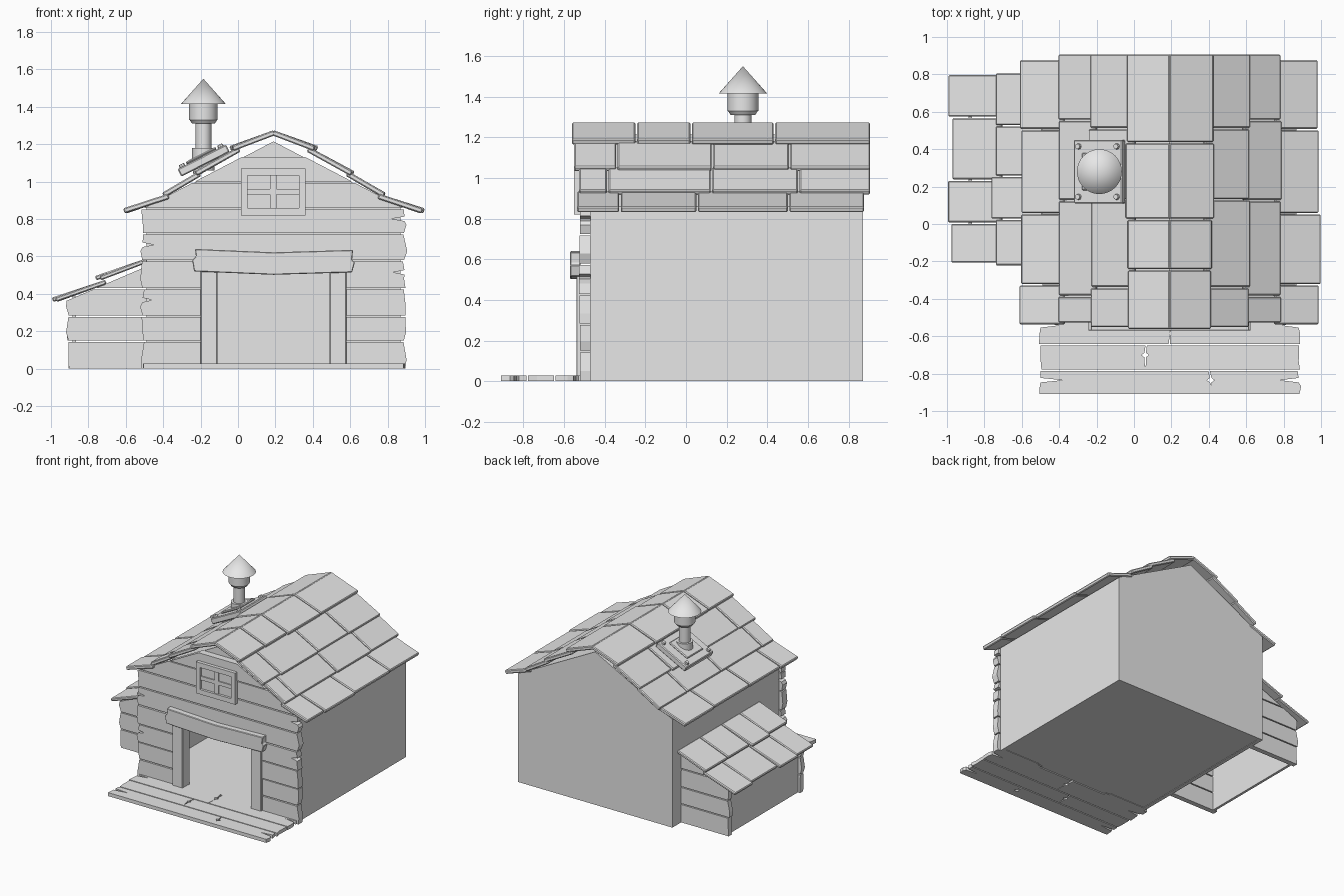
import bpy, bmesh, math, random
from mathutils import Vector, Matrix

random.seed(4)
old = bpy.data.objects.get("Cube")
if old:
    bpy.data.objects.remove(old)

grey = bpy.data.materials.new("plain grey")
grey.use_nodes = True
grey.diffuse_color = (0.8, 0.8, 0.8, 1)
grey.node_tree.nodes["Principled BSDF"].inputs["Base Color"].default_value = (0.8, 0.8, 0.8, 1)

RIDGE = 0.19                      # x of the ridge
FRONT, BACK = -0.47, 0.87         # main walls
LEFT, RIGHT = -0.49, 0.87
EAVE, PEAK = 0.86, 1.215
SLOPE = (PEAK - EAVE) / (RIGHT - RIDGE)


def finish(name, bm, bevel=0):
    bmesh.ops.recalc_face_normals(bm, faces=bm.faces)
    mesh = bpy.data.meshes.new(name)
    bm.to_mesh(mesh)
    bm.free()
    mesh.materials.append(grey)
    ob = bpy.data.objects.new(name, mesh)
    bpy.context.scene.collection.objects.link(ob)
    if bevel:
        mod = ob.modifiers.new("Bevel", "BEVEL")
        mod.width = bevel
        mod.segments = 1
    return ob


def prism(bm, outline, low, high, axis="y"):
    """Extrude a 2D outline along y (outline is x, z) or along z (outline is x, y)."""
    place = (lambda a, b, d: (a, d, b)) if axis == "y" else (lambda a, b, d: (a, b, d))
    face = bm.faces.new([bm.verts.new(place(a, b, low)) for a, b in outline])
    ext = bmesh.ops.extrude_face_region(bm, geom=[face])
    moved = [v for v in ext["geom"] if isinstance(v, bmesh.types.BMVert)]
    shift = Vector(place(0, 0, high - low))
    bmesh.ops.translate(bm, verts=moved, vec=shift)


def box(bm, x0, x1, y0, y1, z0, z1):
    prism(bm, [(x0, z0), (x1, z0), (x1, z1), (x0, z1)], y0, y1)


def board(x0, x1, b0, b1, crack0=0, crack1=0):
    """Outline of a worn board: uneven ends, with an optional crack in each end."""
    def end(x, side, crack):
        r = [random.uniform(-0.009, 0.009) for _ in range(3)]
        pts = [(x + r[0], b0), (x + r[1] + side * 0.006, b0 + (b1 - b0) * 0.35)]
        if crack:
            m = b0 + (b1 - b0) * 0.6
            pts += [(x, m - 0.012), (x - side * crack, m), (x, m + 0.012)]
        return pts + [(x + r[2], b1)]
    return end(x1, 1, crack1) + end(x0, -1, crack0)[::-1]


def clip(bm, point, normal):
    """Cut off everything beyond a plane and close the cut."""
    geom = bm.verts[:] + bm.edges[:] + bm.faces[:]
    cut = bmesh.ops.bisect_plane(bm, geom=geom, plane_co=point, plane_no=normal, clear_outer=True)
    edges = [e for e in cut["geom_cut"] if isinstance(e, bmesh.types.BMEdge)]
    bmesh.ops.holes_fill(bm, edges=edges)


def tile(name, x0, z0, x1, z1, y0, y1, thick=0.028):
    """Roof tile with its upper surface from (x0, z0) down to (x1, z1)."""
    down = Vector((z1 - z0, x0 - x1)).normalized() * thick
    if down.y > 0:
        down = -down
    bm = bmesh.new()
    prism(bm, [(x0, z0), (x1, z1), (x1 + down.x, z1 + down.y), (x0 + down.x, z0 + down.y)], y0, y1)
    finish(name, bm, 0.006)


# Main walls: hollow shell with a doorway in front
bm = bmesh.new()
gable = [(RIGHT, 0), (RIGHT, EAVE), (RIDGE, PEAK), (LEFT, EAVE), (LEFT, 0)]
prism(bm, gable, BACK - 0.03, BACK)
finish("back_wall", bm)
bm = bmesh.new()
prism(bm, gable + [(-0.15, 0), (-0.15, 0.55), (0.53, 0.55), (0.53, 0)], FRONT, FRONT + 0.03)
finish("front_wall", bm)
for name, x in (("left_wall", RIGHT - 0.03), ("right_wall", LEFT)):
    bm = bmesh.new()
    box(bm, x, x + 0.03, FRONT, BACK, 0, EAVE)
    finish(name, bm)
bm = bmesh.new()
box(bm, LEFT + 0.02, RIGHT - 0.02, FRONT, BACK - 0.01, 0.004, 0.025)
finish("floor", bm)
bm = bmesh.new()
roof_line = [(RIGHT, EAVE), (RIDGE, PEAK), (LEFT, EAVE)]
prism(bm, roof_line + [(x, z - 0.025) for x, z in roof_line[::-1]], FRONT, BACK)
finish("roof_deck", bm)

# Front cladding, trimmed to the roof slope
levels = [0, 0.15, 0.285, 0.43, 0.58, 0.725, 0.86, 1.0, 1.14]
cracks = {3: (0, 0.06), 4: (0.06, 0), 5: (0, 0.07), 2: (0.05, 0)}
bm = bmesh.new()
for i, (z0, z1) in enumerate(zip(levels, levels[1:])):
    c0, c1 = cracks.get(i, (0, 0))
    z1 -= 0.008
    near = -0.52 - random.uniform(0, 0.008)
    if z0 < 0.43:
        prism(bm, board(-0.51, -0.16, z0, z1, c0, 0), near, FRONT)
        prism(bm, board(0.54, 0.89, z0, z1, 0, c1), near, FRONT)
    elif z0 < 0.5:
        prism(bm, board(-0.51, -0.16, z0, z1, c0, 0), near, FRONT)
        prism(bm, board(0.54, 0.89, z0, z1, 0, c1), near, FRONT)
        box(bm, -0.16, 0.54, near, FRONT, 0.52, z1)
    else:
        prism(bm, board(-0.51, 0.89, z0, z1, c0, c1), near, FRONT)
for side in (1, -1):
    clip(bm, (RIDGE, 0, PEAK + 0.005), (side * SLOPE, 0, 1))
finish("front_planks", bm)

# Door frame
for name, x in (("right_door_post", -0.2), ("left_door_post", 0.49)):
    bm = bmesh.new()
    box(bm, x, x + 0.09, -0.54, -0.45, 0, 0.53)
    finish(name, bm, 0.004)
bm = bmesh.new()
prism(bm, [(-0.235, 0.52), (0.19, 0.502), (0.61, 0.515), (0.625, 0.57), (0.61, 0.58), (0.615, 0.635),
           (0.19, 0.622), (-0.23, 0.64), (-0.225, 0.6), (-0.245, 0.58)], -0.57, -0.52)
finish("door_beam", bm, 0.004)

# Window: frame, pane and cross bars
bm = bmesh.new()
for x0, x1, z0, z1 in ((0.015, 0.05, 0.82, 1.07), (0.325, 0.36, 0.82, 1.07),
                       (0.05, 0.325, 0.82, 0.858), (0.05, 0.325, 1.032, 1.07)):
    box(bm, x0, x1, -0.55, -0.51, z0, z1)
for x0, x1, z0, z1 in ((0.17, 0.205, 0.858, 1.032), (0.05, 0.17, 0.93, 0.96), (0.205, 0.325, 0.93, 0.96)):
    box(bm, x0, x1, -0.54, -0.51, z0, z1)
finish("window_frame", bm)
bm = bmesh.new()
box(bm, 0.05, 0.325, -0.531, -0.522, 0.858, 1.032)
finish("window_pane", bm)

# Main roof tiles, mirrored about the ridge: offsets, heights, joints along y
rows = [
    (0, 1.275, 0.235, 1.19, (-0.565, -0.245, 0.025, 0.435, 0.91)),
    (0.19, 1.185, 0.43, 1.055, (-0.555, -0.34, 0.13, 0.51, 0.91)),
    (0.4, 1.055, 0.605, 0.94, (-0.53, -0.385, 0.125, 0.555, 0.91)),
    (0.565, 0.935, 0.805, 0.857, (-0.54, -0.325, 0.055, 0.505, 0.88)),
]
for side, label in ((1, "left"), (-1, "right")):
    for r, (d0, z0, d1, z1, joints) in enumerate(rows):
        for y0, y1 in zip(joints, joints[1:]):
            j = random.uniform(-0.012, 0.005)
            tile(f"{label}_roof_tile_row_{r + 1}", RIDGE + side * d0, z0,
                 RIDGE + side * (d1 + j), z1, y0 + 0.004, y1 - 0.004)

# Side shed: plain outer wall, planked ends, tiled roof
bm = bmesh.new()
box(bm, -0.885, -0.865, -0.15, 0.73, 0, 0.385)
finish("shed_outer_wall", bm)
for name, y0, y1 in (("shed_front_planks", -0.18, -0.14), ("shed_back_planks", 0.72, 0.76)):
    bm = bmesh.new()
    for z0, z1 in zip([0, 0.15, 0.285, 0.43], [0.142, 0.277, 0.422, 0.6]):
        prism(bm, board(-0.905, -0.49, z0, z1), y0, y1)
    clip(bm, (-0.9, 0, 0.37), (-0.43, 0, 1))
    finish(name, bm)
shed_rows = [
    (-0.49, 0.59, -0.755, 0.495, (-0.225, 0.025, 0.255, 0.525, 0.81)),
    (-0.71, 0.475, -0.985, 0.38, (-0.21, 0.005, 0.235, 0.57, 0.8)),
]
for r, (x0, z0, x1, z1, joints) in enumerate(shed_rows):
    for y0, y1 in zip(joints, joints[1:]):
        tile(f"shed_roof_tile_row_{r + 1}", x0, z0, x1 + random.uniform(-0.012, 0.015), z1,
             y0 + 0.004, y1 - 0.004, 0.024)

# Porch boards with split joints
bm = bmesh.new()
porch = [(-0.91, -0.785, 0.41, 0.12, 0.1), (-0.777, -0.65, 0.06, 0, 0), (-0.642, -0.475, 0.19, 0.1, 0.09)]
for y0, y1, split, c0, c1 in porch:
    for x0, x1, a, b in ((-0.5, split - 0.004, c0, 0.016), (split + 0.004, 0.88, 0.016, c1)):
        prism(bm, board(x0, x1, y0, y1, a, b), 0, 0.028, "z")
finish("porch_boards", bm)

# Chimney: tilted base plate with bolts, pipe and cap
CX, CY = -0.185, 0.28
tilt = Matrix.Translation((CX, CY, 1.115)) @ Matrix.Rotation(-math.radians(27), 4, "Y")
bm = bmesh.new()
box(bm, -0.145, 0.145, -0.17, 0.17, -0.025, 0.02)
box(bm, -0.09, 0.09, -0.1, 0.1, 0.02, 0.035)
bm.transform(tilt)
finish("chimney_base", bm, 0.006)
bm = bmesh.new()
for sx in (-1, 1):
    for sy in (-1, 1):
        bmesh.ops.create_cone(bm, cap_ends=True, segments=8, radius1=0.018, radius2=0.014, depth=0.02,
                              matrix=Matrix.Translation((sx * 0.115, sy * 0.135, 0.025)))
bm.transform(tilt)
finish("chimney_bolts", bm)

chimney = [("chimney_collar", 0.06, 0.06, 1.06, 1.18), ("chimney_pipe", 0.042, 0.042, 1.15, 1.33),
           ("chimney_drum_base", 0.06, 0.074, 1.31, 1.33), ("chimney_drum", 0.076, 0.076, 1.33, 1.43),
           ("chimney_cap", 0.12, 0, 1.415, 1.55)]
for name, r1, r2, z0, z1 in chimney:
    bm = bmesh.new()
    bmesh.ops.create_cone(bm, cap_ends=True, segments=32, radius1=r1, radius2=r2, depth=z1 - z0,
                          matrix=Matrix.Translation((CX, CY, (z0 + z1) / 2)))
    ob = finish(name, bm)
    bpy.ops.object.select_all(action="DESELECT")
    bpy.context.view_layer.objects.active = ob
    ob.select_set(True)
    bpy.ops.object.shade_smooth_by_angle(angle=math.radians(35))
